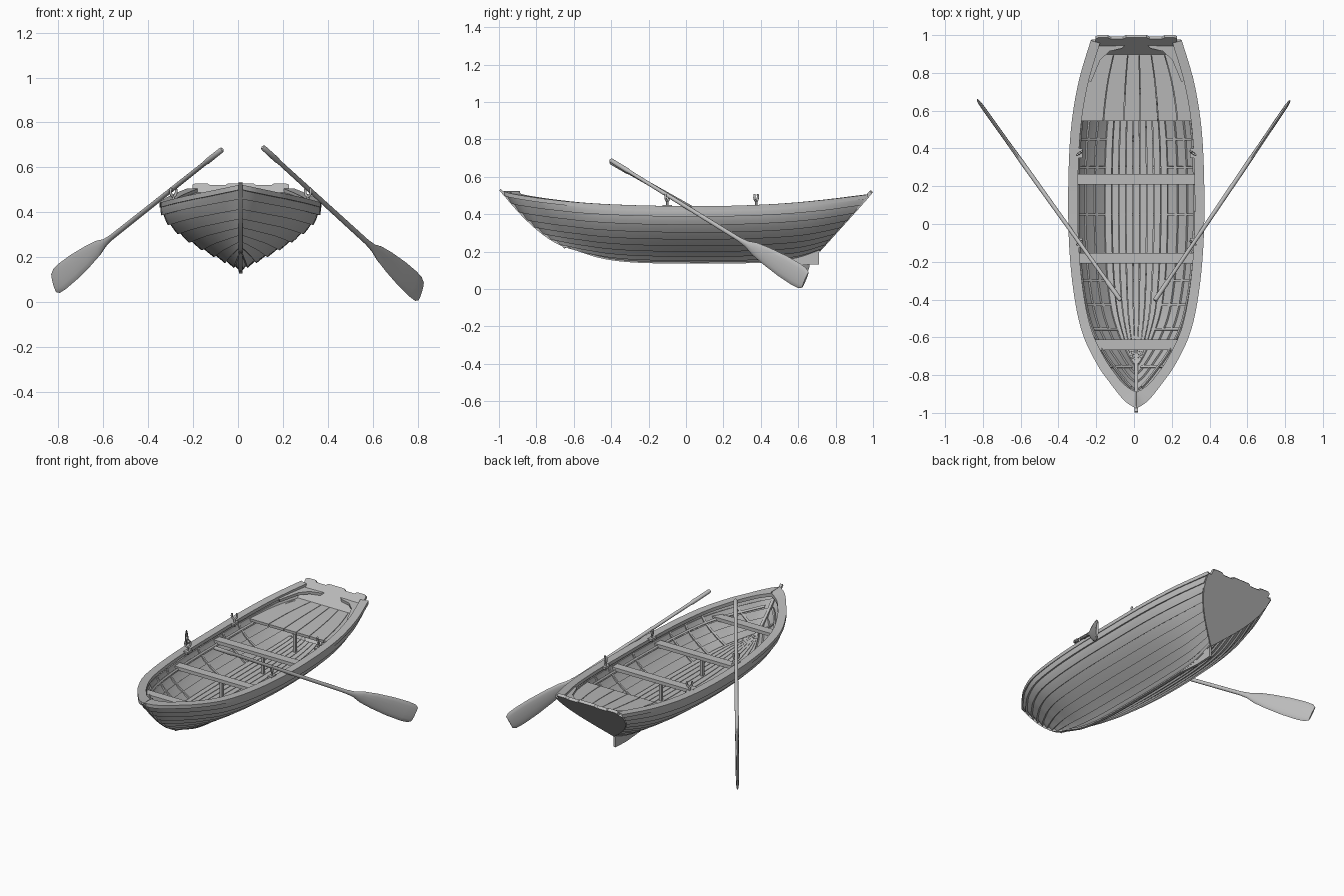
import bpy, bmesh, math
from mathutils import Vector

cube = bpy.data.objects.get("Cube")
if cube:
    bpy.data.objects.remove(cube, do_unlink=True)

CX = 0.012      # centreline of the boat
T = 0.011       # plank thickness

grey = bpy.data.materials.new("weathered_grey")
grey.use_nodes = True
grey.diffuse_color = (0.5, 0.5, 0.5, 1)
grey.node_tree.nodes["Principled BSDF"].inputs["Base Color"].default_value = (0.5, 0.5, 0.5, 1)

# hull lines per station: sheer y, half beam, sheer z, keel y, keel z
LINES = [(-.97, 0, .515, -.60, .225), (-.93, .06, .502, -.57, .212), (-.83, .14, .485, -.52, .195),
         (-.735, .205, .472, -.47, .18), (-.575, .28, .455, -.38, .163), (-.365, .325, .443, -.25, .152),
         (-.1, .35, .436, -.06, .148), (.2, .354, .436, .2, .148), (.5, .34, .448, .42, .153),
         (.75, .30, .47, .58, .168), (.97, .235, .497, .71, .21)]


def lines(u):
    """Smooth interpolation of the hull lines, u from 0 (bow) to 1 (stern)."""
    n = len(LINES) - 1
    x = min(max(u, 0), 1) * n
    i = min(int(x), n - 1)
    f = x - i
    a, b, c, d = (LINES[min(max(k, 0), n)] for k in (i - 1, i, i + 1, i + 2))
    return [q + .5 * f * (r - p + f * (2 * p - 5 * q + 4 * r - s + f * (3 * (q - r) + s - p)))
            for p, q, r, s in zip(a, b, c, d)]


def hull(u, v, off=0.0):
    """Point on the half hull, v from 0 (keel) to 1 (sheer), pushed out by off."""
    if off:
        e = .002
        u0, v0 = min(u, 1 - e), min(v, 1 - e)
        o = hull(u0, v0)
        n = (hull(u0 + e, v0) - o).cross(hull(u0, v0 + e) - o).normalized()
        return hull(u, v) + n * off
    ys, w, zs, yk, zk = lines(u)
    h = v ** (1.6 - .2 * min(1, u * 3))
    g = v * (1 - u) + h * u
    return Vector((w * v * (1.16 - 1.56 * (v - .68) ** 2), yk + (ys - yk) * g, zk + (zs - zk) * h))


def solve(test):
    """Bisect for the value in 0..1 where the test turns false."""
    lo, hi = 0, 1
    for _ in range(16):
        mid = (lo + hi) / 2
        lo, hi = (mid, hi) if test(mid) else (lo, mid)
    return lo


def u_at(y, v):
    return solve(lambda u: hull(u, v).y < y)


def width(y, z):
    """Inner half width of the hull at a given length and height."""
    v = .8
    for _ in range(10):
        u = u_at(y, v)
        v = solve(lambda k: hull(u, k).z < z)
    return hull(u, v).x - T


def span(a, b, n):
    return [a + (b - a) * i / n for i in range(n + 1)]


def build(name, verts, faces, thick=0, mirror=False, smooth=True, x=CX, offset=-1):
    me = bpy.data.meshes.new(name)
    me.from_pydata([tuple(p) for p in verts], [], faces)
    me.materials.append(grey)
    ob = bpy.data.objects.new(name, me)
    bpy.context.collection.objects.link(ob)
    ob.location.x = x
    bpy.ops.object.select_all(action='DESELECT')
    ob.select_set(True)
    bpy.context.view_layer.objects.active = ob
    if thick:
        m = ob.modifiers.new("thickness", 'SOLIDIFY')
        m.thickness, m.offset = thick, offset
        bpy.ops.object.modifier_apply(modifier=m.name)
    if smooth:
        bpy.ops.object.shade_smooth_by_angle(angle=math.radians(35))
    if mirror:
        ob.modifiers.new("mirror", 'MIRROR').use_mirror_merge = False
    return ob


def sheets(name, grids, **kw):
    """Several separate grids of points in one object."""
    verts, faces = [], []
    for rows in grids:
        b, c = len(verts), len(rows[0])
        verts += [p for r in rows for p in r]
        faces += [(b + r * c + i, b + r * c + i + 1, b + (r + 1) * c + i + 1, b + (r + 1) * c + i)
                  for r in range(len(rows) - 1) for i in range(c - 1)]
    return build(name, verts, faces, **kw)


def tube(name, centres, radius):
    """Round rod along a path."""
    cu = bpy.data.curves.new(name, 'CURVE')
    cu.dimensions, cu.bevel_depth, cu.bevel_resolution, cu.use_fill_caps = '3D', radius, 2, True
    sp = cu.splines.new('POLY')
    sp.points.add(len(centres) - 1)
    for p, c in zip(sp.points, centres):
        p.co = (*c, 1)
    cu.materials.append(grey)
    ob = bpy.data.objects.new(name, cu)
    bpy.context.collection.objects.link(ob)
    ob.location.x = CX


US = span(0, 1, 44)

# overlapping hull planks
STRAKES = 9
planks = []
for j in range(STRAKES):
    planks.append([[hull(u, (j + k) / STRAKES, T * (1 - k)) for u in US] for k in (0, .35, .7, 1)])
sheets("hull_planks", planks, thick=T, mirror=True)

# slim ribs and stringers inside the hull
ribs = []
for y in (.45, .3, .05, -.3, -.43, -.56, -.76):
    vs = [v for v in span(.08, .97, 18) if hull(0, v).y < y - .03]
    ribs.append([[hull(u_at(y + d, v), v, -T * .5) for d in (-.006, .006)] for v in vs])
sheets("ribs", ribs, thick=.009, mirror=True)
sheets("stringers", [[[hull(u, v + d, -T) for u in US[3:-1]] for d in (-.015, .015)] for v in (.8, .95)],
       thick=.011, mirror=True)

# gunwale rim, closing into a breasthook at the bow
outer, inner = [], []
for u in US:
    p, q, r = hull(u, 1), hull(max(u - .01, 0), 1), hull(min(u + .01, 1), 1)
    t = r - q
    n = Vector((t.y, -t.x, 0)).normalized()
    outer.append(p + n * .006 + Vector((0, 0, .008)))
    i = p - n * (.045 + .05 * max(0, 1 - u * 6)) + Vector((0, 0, .008))
    inner.append(Vector((max(i.x, 0), min(i.y, -.86) if i.x <= 0 else i.y, i.z)))
outer[0].x = 0
sheets("gunwale", [[outer, inner]], thick=.022, mirror=True)

# stem and keel
path = [Vector((0, -.996, .53))] + [hull(0, v) for v in span(.96, 0, 14)] + [hull(u, 0) for u in US[1:]]
rows = [[], []]
for i, p in enumerate(path):
    t = path[min(i + 1, len(path) - 1)] - path[max(i - 1, 0)]
    n = Vector((0, t.z, -t.y)).normalized()
    rows[0].append(p + n * (.012 if i else .004))
    rows[1].append(p - n * (.022 if i > 1 else .006))
sheets("stem_and_keel", [rows], thick=.018, offset=0)
skeg = [(.42, .142), (.6, .128), (.712, .132), (.712, .215), (.5, .175)]
build("skeg", [(0, y, z) for y, z in skeg], [range(5)], thick=.016, offset=0, smooth=False)

# raked transom with a shaped top edge
low, high = hull(1, 0), hull(1, 1)
edge = [hull(1, v, T * .3) for v in span(0, 1, 12)]
for x, h in ((.215, 1), (.215, 1.07), (.2, 1.09), (.15, 1.09), (.135, 1.06), (.07, 1.06), (.055, 1.09)):
    p = low.lerp(high, h)
    edge.append(Vector((x, p.y, p.z)))
loop = edge + [Vector((-p.x, p.y, p.z)) for p in reversed(edge[1:])]
build("transom", loop, [range(len(loop))], thick=.018, smooth=False, offset=0)

# quarter knees
knee = [(.235, .94), (.06, .945), (.075, .93), (.14, .915), (.19, .87), (.24, .75), (.275, .78)]
build("quarter_knees", [(x, y, .478 + .1 * (y - .85)) for x, y in knee], [range(7)],
      thick=.018, mirror=True, smooth=False)

# floor boards following the hull
boards = []
floor = [hull(u, .45, -T) for u in span(.07, .93, 30)]
for i in range(9):
    boards.append([[Vector((s * p.x, p.y, p.z)) for p in floor] for s in ((2 * i - 7.1) / 9, (2 * i - 8.9) / 9)])
sheets("floor_boards", boards, thick=.012)

# stern seat planks, rising slightly towards the transom
seat = []
cuts = [-1, -.56, -.21, .07, .37, .7, 1]
cols = [(y, .405 + .07 * (y - .545)) for y in span(.545, .9, 8)]
cols = [(width(y, z), y, z) for y, z in cols]
for a, b in zip(cuts, cuts[1:]):
    seat.append([[Vector((s * w, y, z)) for w, y, z in cols] for s in (b - .006, a + .006)])
sheets("stern_seat", seat, thick=.018)


def box(name, x, y, z, sx, sy, sz):
    c = [(x + i * sx / 2, y + j * sy / 2, z + sz / 2) for i, j in ((-1, -1), (1, -1), (1, 1), (-1, 1))]
    build(name, c, [range(4)], thick=sz, smooth=False)


# thwarts and their posts
for name, y, z in (("rear", .237, .39), ("middle", -.182, .385), ("bow", -.64, .41)):
    ends = [(s * width(y + d, z), y + d, z) for s, d in ((-1, -.028), (1, -.028), (1, .028), (-1, .028))]
    build(name + "_thwart", ends, [range(4)], thick=.022, smooth=False)
    if name != "bow":
        box(name + "_post", 0, y, .3, .018, .018, .15)
box("seat_post", 0, .565, .31, .018, .018, .17)

# rowlocks
for side in (-1, 1):
    for y in (-.1, .375):
        x, z = side * .3, .493
        tag = ("left" if side > 0 else "right") + ("_front" if y < 0 else "_rear")
        fork = [(.016 * math.cos(a), .023 * math.sin(a)) for a in span(math.radians(145), math.radians(395), 12)]
        tube(tag + "_rowlock", [(x + .8 * side * a, y - .6 * a, z + b) for a, b in fork], .006)
        tube(tag + "_pin", [(x, y, .42), (x, y, .47)], .006)
        box(tag + "_pad", x, y, .442, .03, .05, .014)

# oars: distance along, half width, half thickness
OAR = [(0, .007, .007), (.005, .012, .012), (.09, .013, .013), (.1, .01, .01), (.66, .012, .012),
       (.70, .018, .012), (.74, .036, .011), (.80, .049, .01), (.88, .06, .01), (.95, .063, .01),
       (.985, .059, .009), (1, .046, .007)]
for name, a, b in (("right_oar", (-.07, -.405, .68), (-.82, .645, .085)),
                   ("left_oar", (.11, -.405, .69), (.815, .638, .048))):
    a, b = Vector(a), Vector(b)
    d = (b - a).normalized()
    side = d.cross(Vector((0, 0, 1))).normalized()
    up = side.cross(d)
    n = 14
    verts = [a.lerp(b, t) + up * w * math.cos(k * math.tau / n) + side * h * math.sin(k * math.tau / n)
             for t, w, h in OAR for k in range(n)]
    faces = [(r * n + k, r * n + (k + 1) % n, (r + 1) * n + (k + 1) % n, (r + 1) * n + k)
             for r in range(len(OAR) - 1) for k in range(n)]
    faces += [tuple(reversed(range(n))), tuple(range(len(verts) - n, len(verts)))]
    ob = build(name, verts, faces, x=0)
    bm = bmesh.new()
    bm.from_mesh(ob.data)
    bmesh.ops.recalc_face_normals(bm, faces=bm.faces)
    bm.to_mesh(ob.data)
    bm.free()
